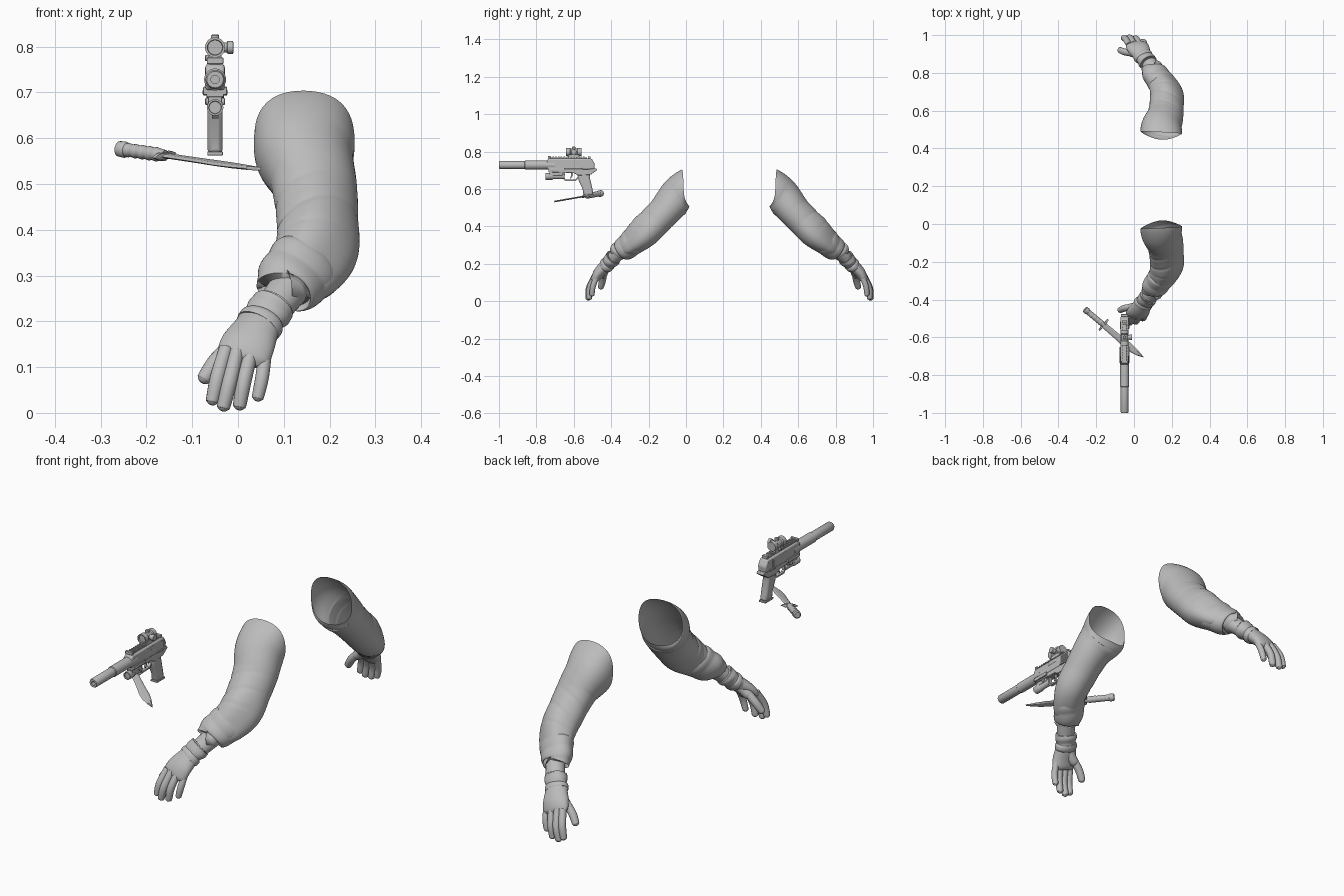
import bpy, bmesh, math
from mathutils import Vector, Matrix

if "Cube" in bpy.data.objects:
    bpy.data.objects.remove(bpy.data.objects["Cube"], do_unlink=True)

MID = 0.2325     # the pair of arms mirrors about this y
GX = -0.05       # centre line of the pistol

grey = bpy.data.materials.new("plain grey")
grey.use_nodes = True
grey.diffuse_color = (0.5, 0.5, 0.5, 1)
grey.node_tree.nodes["Principled BSDF"].inputs["Base Color"].default_value = (0.5, 0.5, 0.5, 1)


def finish(name, bm, smooth=35, mirror=False, bevel=0):
    bmesh.ops.recalc_face_normals(bm, faces=bm.faces)
    if mirror:
        bmesh.ops.translate(bm, verts=bm.verts, vec=(0, -MID, 0))
    mesh = bpy.data.meshes.new(name)
    bm.to_mesh(mesh)
    bm.free()
    mesh.materials.append(grey)
    ob = bpy.data.objects.new(name, mesh)
    bpy.context.collection.objects.link(ob)
    if bevel:
        mod = ob.modifiers.new("soft edges", 'BEVEL')
        mod.width, mod.segments = bevel, 2
    if mirror:
        ob.location.y = MID
        mod = ob.modifiers.new("other side", 'MIRROR')
        mod.use_axis = (False, True, False)
        mod.use_mirror_merge = False
    bpy.ops.object.select_all(action='DESELECT')
    ob.select_set(True)
    bpy.context.view_layer.objects.active = ob
    bpy.ops.object.shade_smooth_by_angle(angle=math.radians(smooth))
    return ob


def spline(pts, steps):
    # Catmull-Rom through stations of any dimension
    ext = [pts[0]] + pts + [pts[-1]]
    out = []
    for i in range(len(pts) - 1):
        p = ext[i:i + 4]
        for k in range(steps):
            t = k / steps
            out.append([0.5 * (2 * b + (c - a) * t + (2 * a - 5 * b + 4 * c - d) * t * t
                               + (3 * b - a - 3 * c + d) * t ** 3) for a, b, c, d in zip(*p)])
    return out + [list(pts[-1])]


def loft(name, stations, sides=24, steps=6, fold=None, first=None, capped=False, skew=(0, 0), rim=0):
    # stations: x, y, z, half width, half depth; skew leans the oval; rim pulls the lower lip back
    rows = spline(stations, steps)
    bm, rings = bmesh.new(), []
    for i, (x, y, z, a, b) in enumerate(rows):
        lo, hi = max(i - 1, 0), min(i + 1, len(rows) - 1)
        d = (Vector(rows[hi][:3]) - Vector(rows[lo][:3])).normalized()
        u = i / (len(rows) - 1)
        if first and u < 0.3:
            d = Vector(first).lerp(d, u / 0.3).normalized()
        s = Vector((1, 0, 0))
        s = (s - d * s.dot(d)).normalized()
        up = s.cross(d).normalized()
        lean = skew[0] + (skew[1] - skew[0]) * u
        ring = []
        for k in range(sides):
            g = math.tau * k / sides
            r = fold(u, g) if fold else 1
            off = s * a * math.cos(g) + up * b * math.sin(g + lean)
            off.y += rim * max(0, math.sin(g)) ** 3 * max(0, 1 - 6 * u)
            ring.append(bm.verts.new(Vector((x, y, z)) + off * r))
        rings.append(ring)
    for p, q in zip(rings, rings[1:]):
        for k in range(sides):
            bm.faces.new((p[k], p[k - 1], q[k - 1], q[k]))
    if capped:
        bm.faces.new(rings[0])
        bm.faces.new(rings[-1])
    return finish(name, bm, 60, True)


def prism(name, profile, half, bevel=0.002):
    # side profile in (y, z), extruded across the pistol's width
    bm = bmesh.new()
    face = bm.faces.new([bm.verts.new((GX - half, y, z)) for y, z in profile])
    out = bmesh.ops.extrude_face_region(bm, geom=[face])
    bmesh.ops.translate(bm, verts=[v for v in out["geom"] if isinstance(v, bmesh.types.BMVert)],
                        vec=(2 * half, 0, 0))
    return finish(name, bm, bevel=bevel)


def box(name, y0, y1, z0, z1, half, bevel=0.0015):
    return prism(name, [(y0, z0), (y1, z0), (y1, z1), (y0, z1)], half, bevel)


def lathe(name, start, axis, profile, sides=28):
    # profile: (distance along axis, radius)
    bm, rings = bmesh.new(), []
    rot = Vector(axis).to_track_quat('Z', 'Y').to_matrix().to_4x4()
    place = Matrix.Translation(start) @ rot
    for h, r in profile:
        rings.append([bm.verts.new(place @ Vector((r * math.cos(math.tau * k / sides),
                     r * math.sin(math.tau * k / sides), h))) for k in range(sides)])
    for p, q in zip(rings, rings[1:]):
        for k in range(sides):
            bm.faces.new((p[k], p[k - 1], q[k - 1], q[k]))
    bm.faces.new(rings[0])
    bm.faces.new(rings[-1])
    return finish(name, bm)


# ---- Arms: sleeve with cloth folds, rolled cuff, wrist, glove
def sleeve_folds(u, g):
    bend = math.exp(-((u - 0.55) / 0.2) ** 2)
    crease = 1 - abs(math.sin(22 * u + 1.2 * math.cos(g + 0.5)))
    boxy = 0.08 * (u - 0.35) * math.cos(4 * g)
    return (1.005 + boxy - 0.05 * bend * crease ** 3 * (0.5 + 0.5 * math.cos(g + 2.4))
            + 0.01 * math.sin(3 * g + 9 * u) + 0.01 * math.sin(17 * u + 2 * g))


def cuff_folds(u, g):
    return 0.98 + 0.05 * abs(math.sin(9.5 * u + 0.7 * math.sin(g))) + 0.015 * math.sin(3 * g + 6 * u)


def glove_folds(u, g):
    return 1 + 0.025 * math.sin(17 * u + 1.5 * math.sin(g)) + 0.02 * math.sin(3 * g + 5 * u)


loft("sleeve", [(.145, -.018, .605, .112, .10), (.145, -.05, .562, .108, .101), (.165, -.10, .50, .095, .088),
                (.173, -.16, .435, .088, .085), (.174, -.225, .37, .088, .083), (.148, -.285, .318, .075, .07),
                (.12, -.32, .292, .062, .057)],
     48, 14, sleeve_folds, first=(.05, -1, -.03), skew=(0, .3), rim=.035)
loft("rolled_cuff", [(.158, -.265, .335, .072, .066), (.143, -.285, .317, .077, .071), (.121, -.315, .294, .073, .067),
                     (.104, -.342, .275, .066, .059), (.102, -.347, .271, .055, .047), (.115, -.33, .286, .045, .04)],
     48, 8, cuff_folds, first=(-.4, -.65, -.6), skew=(.25, .15))
loft("wrist", [(.125, -.325, .29, .046, .041), (.088, -.376, .242, .042, .037), (.06, -.41, .21, .038, .034)])
loft("glove_cuff", [(.073, -.392, .229, .038, .034), (.076, -.388, .233, .049, .043), (.068, -.398, .222, .05, .043),
                    (.056, -.412, .206, .046, .037), (.046, -.425, .191, .049, .036), (.038, -.436, .18, .048, .031)],
     32, 6, glove_folds)
loft("glove_strap", [(.056, -.413, .205, .044, .033), (.053, -.417, .201, .051, .04),
                     (.044, -.427, .189, .052, .039), (.041, -.431, .186, .044, .031)], 32, 4)
loft("palm", [(.055, -.415, .203, .044, .033), (.04, -.437, .182, .051, .033), (.023, -.465, .152, .059, .03),
              (.012, -.482, .125, .058, .024), (.007, -.488, .112, .045, .014)], 32, 6, capped=True)


def finger(name, points, r):
    p = [Vector(q) for q in points]
    end = (p[-1] - p[-2]).normalized()
    rows = [(*q, r * w, r * w) for q, w in zip(p, (1.06, 1.1, 0.98))]
    rows += [(*(p[-1] + end * r * h), r * w, r * w) for h, w in ((.5, .78), (.8, .45), (.9, .1))]
    loft(name, rows, 16, 5, capped=True)


finger("index_finger", [(-.026, -.483, .14), (-.044, -.513, .08), (-.055, -.519, .03)], .015)
finger("middle_finger", [(-.002, -.488, .135), (-.018, -.518, .07), (-.031, -.522, .017)], .0155)
finger("ring_finger", [(.028, -.487, .13), (.013, -.514, .07), (.004, -.517, .019)], .015)
finger("little_finger", [(.06, -.475, .135), (.053, -.497, .08), (.044, -.502, .037)], .0135)
finger("thumb", [(.001, -.438, .162), (-.046, -.445, .115), (-.072, -.455, .078)], .0165)
finger("thumb_base", [(.03, -.43, .182), (.005, -.44, .158), (-.014, -.442, .143)], .023)

# ---- Pistol
lathe("suppressor", (GX, -.70, .728), (0, -1, 0),
      [(0, .024), (.16, .024), (.163, .021), (.295, .021), (.3, .018), (.3, .009), (.27, .009)])
prism("slide", [(-.745, .705), (-.49, .705), (-.488, .735), (-.505, .762), (-.735, .762), (-.745, .75)], .021, .006)
prism("frame", [(-.735, .69), (-.60, .685), (-.575, .672), (-.51, .676), (-.476, .7), (-.48, .71), (-.735, .71)], .019)
prism("grip", [(-.585, .69), (-.51, .69), (-.515, .665), (-.5, .6), (-.495, .568), (-.548, .566), (-.553, .6),
               (-.572, .64)], .0165, .009)
box("magazine_base", -.551, -.492, .562, .571, .017)
box("top_rail", -.735, -.53, .76, .768, .012)
for i in range(13):
    box("rail_tooth", -.73 + i * .015, -.722 + i * .015, .767, .773, .014, 0)
for i in range(7):
    box("slide_serration", -.55 + i * .007, -.547 + i * .007, .715, .75, .022, 0)
box("ejection_port", -.64, -.585, .738, .755, .022)
box("side_rails", -.735, -.65, .695, .712, .026)
box("safety_levers", -.555, -.515, .705, .713, .025)
box("rear_sight", -.525, -.51, .76, .774, .014)
box("front_sight", -.738, -.725, .762, .776, .018)
prism("trigger", [(-.615, .69), (-.602, .69), (-.606, .668), (-.617, .655), (-.62, .658), (-.614, .67)], .004, 0)

# Trigger guard from a bent strip
outer = [(-.655, .69), (-.657, .655), (-.645, .643), (-.59, .643), (-.572, .66)]
inner = [(-.577, .665), (-.593, .65), (-.642, .65), (-.649, .658), (-.647, .69)]
prism("trigger_guard", outer + inner, .007, 0)

# Under-barrel light and its mount
lathe("light", (GX, -.65, .667), (0, -1, 0),
      [(0, .012), (.01, .015), (.06, .015), (.065, .018), (.1, .018), (.1, .014), (.095, .013)])
box("light_mount", -.73, -.66, .672, .695, .015)
for side in (-1, 1):
    lathe("light_switch", (GX, -.68, .68), (side, 0, 0), [(0, .008), (.02, .008), (.022, .005)], 16)
    lathe("mount_screw", (GX, -.715, .7), (side, 0, 0), [(0, .007), (.025, .007), (.027, .004)], 16)

# Dot sight on the rail
lathe("sight_tube", (GX, -.56, .798), (0, -1, 0),
      [(0, .017), (0, .021), (.02, .021), (.024, .018), (.055, .018), (.06, .022), (.082, .022), (.082, .017),
       (.075, .016)])
box("sight_mount", -.63, -.57, .768, .785, .014)
lathe("sight_dial", (GX, -.6, .798), (1, 0, 0), [(0, .011), (.026, .011), (.027, .014), (.039, .014), (.04, .011)], 20)
lathe("sight_cap", (GX, -.6, .798), (0, 0, 1), [(0, .009), (.026, .009), (.028, .007)], 20)
lathe("mount_knob", (GX, -.6, .775), (-1, 0, 0), [(0, .007), (.02, .007), (.022, .005)], 16)

# ---- Knife, built along its axis from pommel to tip
pommel, tip = Vector((-.262, -.45, .577)), Vector((.047, -.708, .532))
along = (tip - pommel).normalized()
length = (tip - pommel).length
across = (along.cross(Vector((0, 0, 1))) - Vector((0, 0, .15))).normalized()
thick = across.cross(along).normalized()
swells = [(.03 + .005 * i, .0148 + .001 * math.cos(math.pi * i / 2)) for i in range(19)]
lathe("knife_handle", pommel, along, [(0, .012), (.004, .017), (.02, .018), (.025, .015)] + swells + [(.135, .012)], 20)


def blade_plate(name, outline, half):
    # thin edges around a thicker middle
    bm = bmesh.new()
    rim = [bm.verts.new(pommel + along * h + across * w) for h, w in outline]
    for sign in (-1, 1):
        inset = [bm.verts.new(pommel + along * h + across * w * .55 + thick * half * sign) for h, w in outline]
        bm.faces.new(inset)
        for k in range(len(rim)):
            bm.faces.new((rim[k - 1], rim[k], inset[k], inset[k - 1]))
    return finish(name, bm, 15)


blade_plate("knife_blade", [(.13, -.016), (.13, .016), (.22, .018), (.29, .023), (.335, .02), (.375, .01),
                            (length, -.006), (.36, -.014), (.31, -.019), (.22, -.016)], .004)
blade_plate("knife_guard", [(.128, -.038), (.137, -.038), (.141, 0), (.137, .038), (.128, .038), (.124, 0)], .007)
